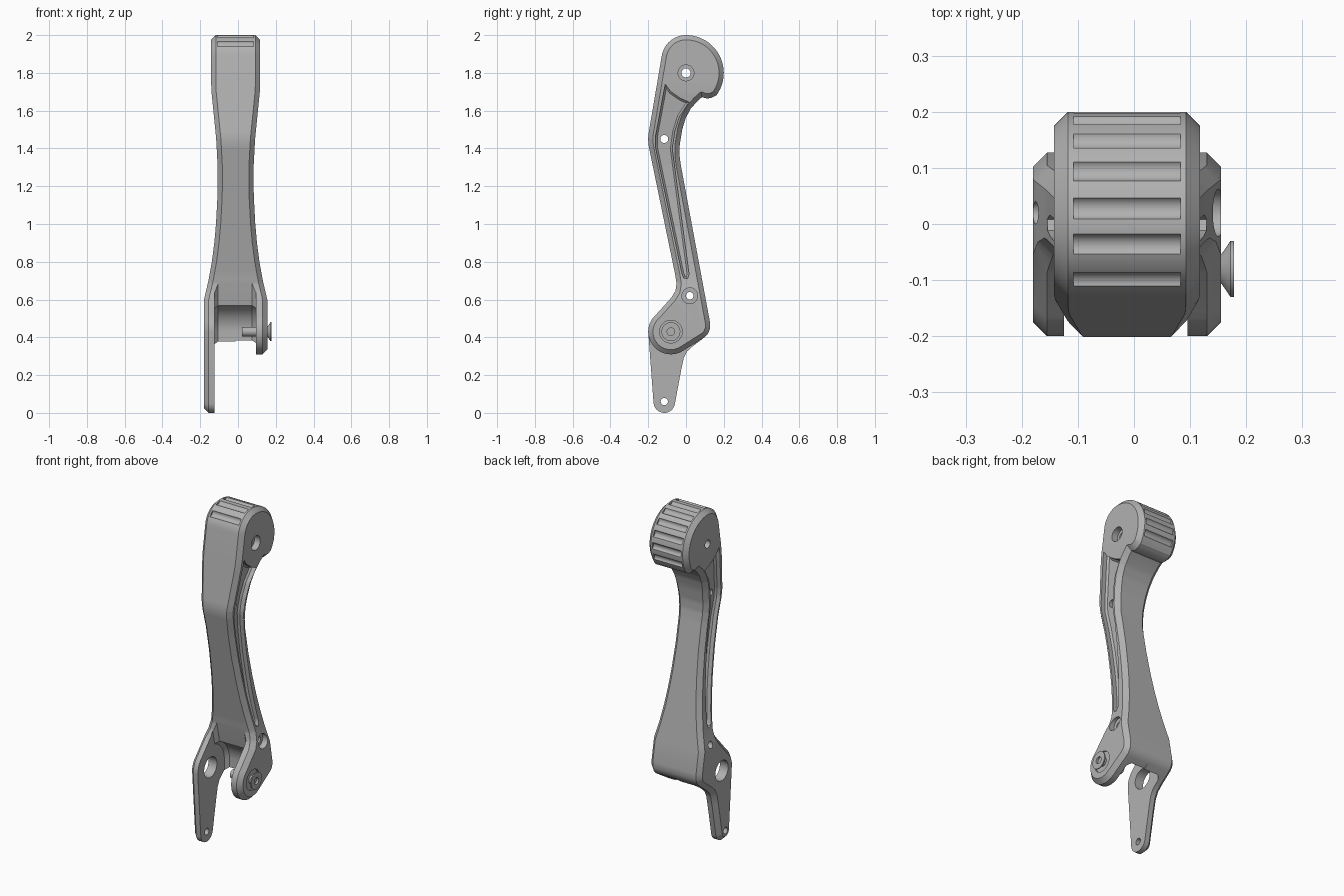
import bpy, bmesh, math
from mathutils import Vector

cube = bpy.data.objects.get("Cube")
if cube:
    bpy.data.objects.remove(cube, do_unlink=True)

MID = -0.0125          # x of the arm's middle plane
HALF = 0.13            # half width at the head
CHAMFER = 0.025
WIDTHS = [(0.6, .1675), (0.7, .144), (0.8, .126), (0.9, .113), (1.0, .104), (1.15, .096),
          (1.3, .095), (1.45, .103), (1.6, .118), (1.7, .128), (1.76, .13)]

metal = bpy.data.materials.new("grey_metal")
metal.use_nodes = True
GREY = (0.44, 0.44, 0.44, 1)
metal.diffuse_color = GREY
metal.node_tree.nodes["Principled BSDF"].inputs["Base Color"].default_value = GREY


def half_width(z):
    if z <= WIDTHS[0][0]:
        return WIDTHS[0][1]
    for (za, wa), (zb, wb) in zip(WIDTHS, WIDTHS[1:]):
        if z <= zb:
            t = (z - za) / (zb - za)
            return wa + (wb - wa) * t
    return HALF


def arc(cy, cz, r, start, end, steps=14):
    angles = [math.radians(start + (end - start) * i / steps) for i in range(steps + 1)]
    return [(cy + r * math.cos(a), cz + r * math.sin(a)) for a in angles]


def finish(name, bm):
    bmesh.ops.recalc_face_normals(bm, faces=bm.faces)
    mesh = bpy.data.meshes.new(name)
    bm.to_mesh(mesh)
    bm.free()
    mesh.materials.append(metal)
    obj = bpy.data.objects.new(name, mesh)
    bpy.context.collection.objects.link(obj)
    return obj


def prism(name, outline, x0, x1, chamfer=0, caps=(), follow=False):
    """Extrude a (y, z) outline along x; optionally chamfer caps and follow the waist."""
    bm = bmesh.new()
    base = bm.faces.new([bm.verts.new((x0, y, z)) for y, z in outline])
    out = bmesh.ops.extrude_face_region(bm, geom=[base], use_keep_orig=True)
    for v in out["geom"]:
        if isinstance(v, bmesh.types.BMVert):
            v.co.x = x1
    bmesh.ops.recalc_face_normals(bm, faces=bm.faces)
    rims = [e for e in bm.edges
            if any(all(abs(v.co.x - c) < 1e-5 for v in e.verts) for c in caps)]
    if rims:
        bmesh.ops.bevel(bm, geom=rims, offset=chamfer, offset_type='OFFSET', segments=1,
                        affect='EDGES', clamp_overlap=False)
    if follow:
        for i in range(47):
            bmesh.ops.bisect_plane(bm, geom=bm.verts[:] + bm.edges[:] + bm.faces[:],
                                   plane_co=(0, 0, 0.6 + i * 0.025), plane_no=(0, 0, 1))
        for v in bm.verts:
            if abs(v.co.x) > 0.03:
                v.co.x += (half_width(v.co.z) - HALF) * math.copysign(1, v.co.x)
    for v in bm.verts:
        v.co.x += MID
    return finish(name, bm)


def lathe(name, profile, y, z, steps=40):
    """Spin (x, radius) points about an axis along x."""
    bm = bmesh.new()
    verts = [bm.verts.new((x, y + r, z)) for x, r in profile]
    edges = [bm.edges.new(pair) for pair in zip(verts, verts[1:])]
    bmesh.ops.spin(bm, geom=verts + edges, cent=(0, y, z), axis=(1, 0, 0),
                   angle=math.tau, steps=steps, use_duplicate=False)
    bmesh.ops.remove_doubles(bm, verts=bm.verts, dist=1e-5)
    return finish(name, bm)


def drill(y, z, r, x0, x1):
    return lathe("drill_cutter", [(x0, 0), (x0, r), (x1, r), (x1, 0)], y, z)


def combine(target, other, operation='DIFFERENCE'):
    mod = target.modifiers.new("combine", 'BOOLEAN')
    mod.operation = operation
    mod.solver = 'EXACT'
    mod.object = other
    bpy.context.view_layer.objects.active = target
    bpy.ops.object.modifier_apply(modifier=mod.name)
    bpy.data.objects.remove(other, do_unlink=True)


# Side outlines: shared head and arm, then a short right hub and a long left tail
upper = (arc(0, 1.8, .2, -36, 90, 24) + arc(0, 1.87, .13, 90, 170)[1:]
         + [(-.198, 1.48), (-.201, 1.45), (-.197, 1.41), (-.057, .73), (-.05, .685),
            (-.056, .645), (-.078, .61)])
lower = [(.1, .402), (.117, .42), (.127, .445), (.127, .48), (-.027, 1.31), (-.034, 1.36),
         (-.033, 1.42), (-.02, 1.5), (-.002, 1.56), (.025, 1.61), (.06, 1.65), (.085, 1.672),
         (.11, 1.664), (.135, 1.668)]
hub = (-.08, .43)
right_outline = upper + arc(*hub, .12, 130, 305, 24) + lower
left_outline = (upper + arc(*hub, .12, 130, 180, 8) + arc(-.115, .057, .057, 186, 350)
                + [(-.025, .23), (-.012, .29), (.005, .325), (.035, .352)] + lower)

body = prism("lever_arm", left_outline, -HALF, 0, CHAMFER, (-HALF,), True)
right_half = prism("right_half", right_outline, 0, HALF, CHAMFER, (HALF,), True)
combine(body, right_half, 'UNION')

# Fork slot: the arm's front face runs on down, then a web curves around the pivot
slot = [(-.4, -.1), (.07, -.1)] + arc(*hub, .15, 0, 68, 16) + [(-.054, .705), (-.4, .705)]
combine(body, prism("slot_cutter", slot, -.1125, .1075, .02, (-.1125, .1075)))

# Long pockets on both sides of the arm
pocket = [(-.11, 1.74), (-.162, 1.46), (-.162, 1.41), (-.022, .74), (-.012, .715), (.008, .71),
          (.016, .735), (-.06, 1.3), (-.073, 1.4), (-.06, 1.49), (-.035, 1.57), (.015, 1.645),
          (-.03, 1.665), (-.08, 1.7)]
for side in (-1, 1):
    floor = side * (HALF - .035)
    combine(body, prism("pocket_cutter", pocket, floor, side * (HALF + .08), .01, (floor,), True))

# Drilled holes and counterbores
for y, z, r, x0, x1 in [(0, 1.8, .024, -.4, .4), (0, 1.8, .042, .08, .4),
                        (-.115, 1.45, .021, -.4, .4),
                        (.02, .62, .02, -.4, .4), (.02, .62, .042, .12, .4),
                        (*hub, .06, -.4, -.08), (*hub, .06, .145, .4),
                        (-.115, .06, .019, -.4, 0)]:
    combine(body, drill(y, z, r, x0, x1))

# Round-bottomed grip grooves around the head
for angle in (140, 106, 82, 62, 42, 22, 2, -18):
    cz, r = (1.87, .13) if angle > 90 else (1.8, .2)
    a = math.radians(angle)
    centre = Vector((0, cz)) + Vector((math.cos(a), math.sin(a))) * (r + .01)
    ring = arc(*centre, .022, 0, 345, 23)
    combine(body, prism("groove_cutter", ring, -.095, .095))

# Pivot bolt with a flared head and socket
bolt = lathe("pivot_bolt", [(.02, 0), (.02, .025), (.155, .025), (.172, .05), (.178, .05),
                            (.178, .02), (.166, .02), (.166, 0)], *hub)

for obj in (body, bolt):
    bpy.ops.object.select_all(action='DESELECT')
    obj.select_set(True)
    bpy.context.view_layer.objects.active = obj
    bpy.ops.object.shade_smooth_by_angle(angle=math.radians(28))
